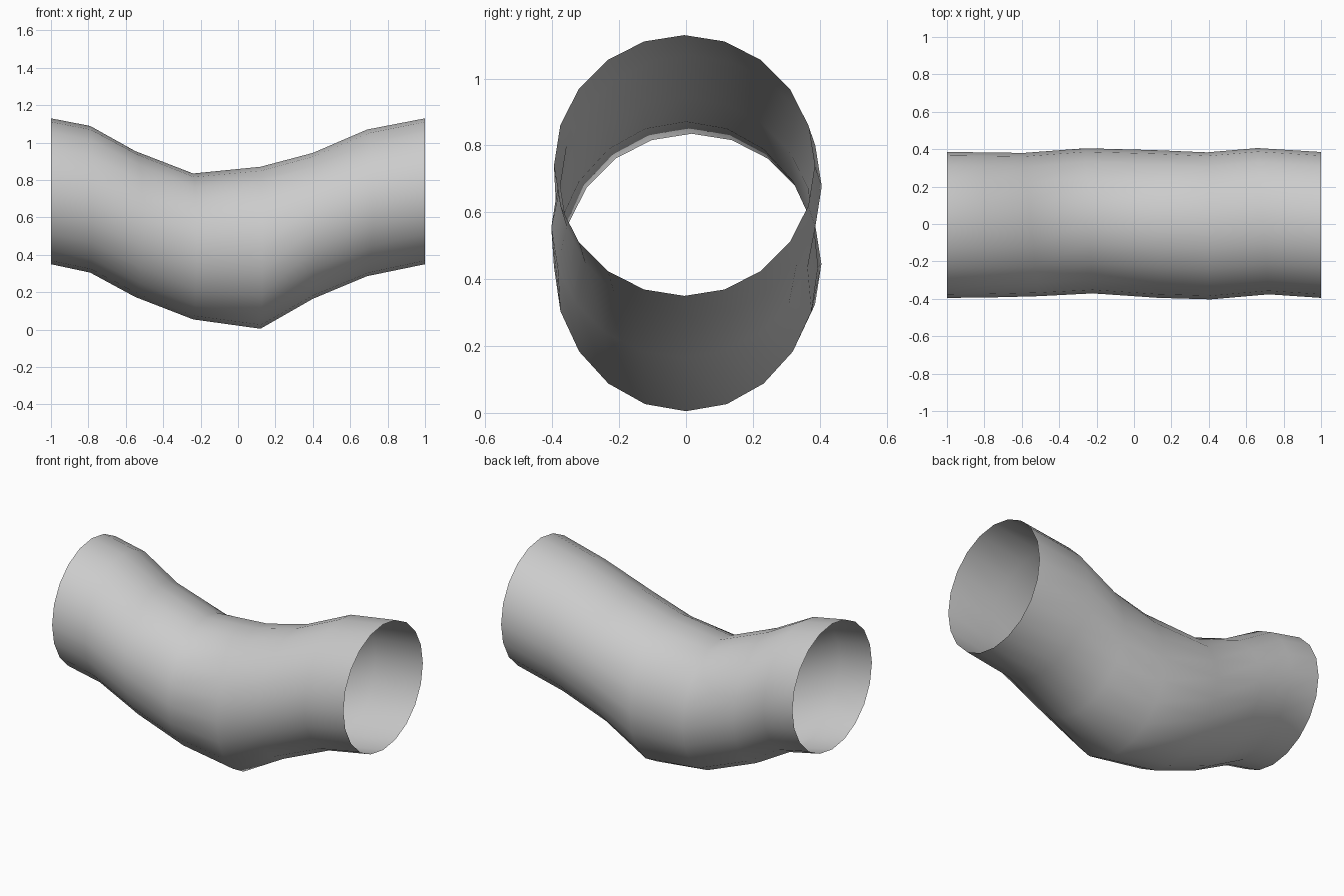
import bpy, bmesh
from math import sin, cos, tau

if "Cube" in bpy.data.objects:
    bpy.data.objects.remove(bpy.data.objects["Cube"])

SIDES = 20
# Cross-sections: x, centre y, centre z, radius y, radius z, x skew
RINGS = [
    (-1.00, -0.005, 0.740, 0.390, 0.390, 0.00),
    (-0.79, -0.005, 0.697, 0.388, 0.392, 0.01),
    (-0.55, -0.003, 0.565, 0.383, 0.390, 0.04),
    (-0.24, 0.017, 0.445, 0.388, 0.390, 0.02),
    (0.12, 0.000, 0.438, 0.395, 0.433, 0.01),
    (0.40, -0.010, 0.555, 0.393, 0.390, 0.01),
    (0.69, 0.015, 0.678, 0.391, 0.392, 0.03),
    (1.00, -0.005, 0.740, 0.390, 0.390, 0.00),
]

# Bent open tube, one loop of vertices per cross-section
bm = bmesh.new()
loops = []
for x, cy, cz, ry, rz, skew in RINGS:
    loop = []
    for i in range(SIDES):
        a = tau * i / SIDES
        loop.append(bm.verts.new((x - skew * sin(a), cy + ry * sin(a), cz + rz * cos(a))))
    loops.append(loop)

for a, b in zip(loops, loops[1:]):
    for i in range(SIDES):
        j = (i + 1) % SIDES
        bm.faces.new((a[i], b[i], b[j], a[j])).smooth = True

# Outward normals
bm.normal_update()
f = next(iter(bm.faces))
c = f.calc_center_median()
if f.normal.y * c.y + f.normal.z * (c.z - 0.72) < 0:
    bmesh.ops.reverse_faces(bm, faces=bm.faces[:])

mesh = bpy.data.meshes.new("bent_pipe")
bm.to_mesh(mesh)
bm.free()
bpy.context.collection.objects.link(bpy.data.objects.new("bent_pipe", mesh))
